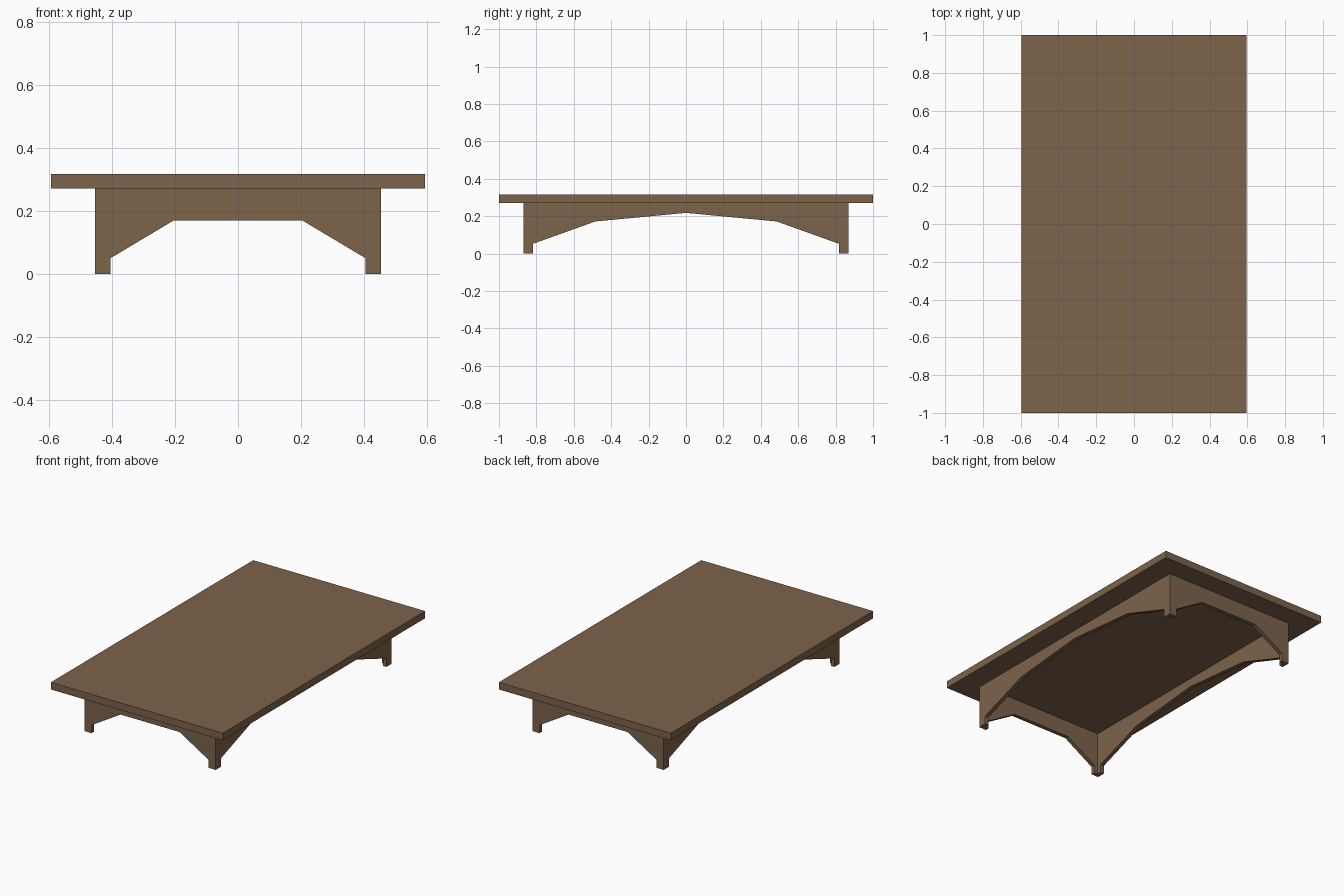
import bpy, bmesh

if "Cube" in bpy.data.objects:
    bpy.data.objects.remove(bpy.data.objects["Cube"])

wood = bpy.data.materials.new("brown_wood")
wood.diffuse_color = (0.205, 0.125, 0.070, 1)
wood.use_nodes = True
wood.node_tree.nodes["Principled BSDF"].inputs["Base Color"].default_value = wood.diffuse_color

HALF_X, HALF_Y = 0.455, 0.87      # outer faces of the apron frame
TOP_Z, TOP_T = 0.272, 0.045       # underside and thickness of the top
BOARD = 0.025                     # apron board thickness


def board(name, half_profile, depth_from, depth_to, along_x):
    """Mirror a half profile (u, z) about u = 0 and extrude it into a board."""
    left = [(-u, z) for u, z in reversed(half_profile) if u > 0]
    outline = half_profile + left
    bm = bmesh.new()
    verts = [bm.verts.new((u, depth_from, z) if along_x else (depth_from, u, z))
             for u, z in outline]
    face = bm.faces.new(verts)
    ext = bmesh.ops.extrude_face_region(bm, geom=[face])
    step = depth_to - depth_from
    moved = [g for g in ext["geom"] if isinstance(g, bmesh.types.BMVert)]
    bmesh.ops.translate(bm, verts=moved, vec=(0, step, 0) if along_x else (step, 0, 0))
    bmesh.ops.recalc_face_normals(bm, faces=bm.faces)
    mesh = bpy.data.meshes.new(name)
    bm.to_mesh(mesh)
    bm.free()
    mesh.materials.append(wood)
    obj = bpy.data.objects.new(name, mesh)
    bpy.context.collection.objects.link(obj)
    return obj


# Table top slab
bpy.ops.mesh.primitive_cube_add(size=1, location=(0, 0, TOP_Z + TOP_T / 2))
top = bpy.context.object
top.name = "table_top"
top.scale = (1.19, 2.0, TOP_T)
top.data.materials.append(wood)

# End aprons with feet, full width
end_half = [(0.204, 0.17), (0.405, 0.05), (0.405, 0), (HALF_X, 0), (HALF_X, TOP_Z)]
# Side aprons with feet, fitted between the end aprons
inner_y = HALF_Y - BOARD
side_half = [(0, 0.218), (0.485, 0.172), (0.817, 0.053), (0.817, 0),
             (inner_y, 0), (inner_y, TOP_Z)]

for sign, end, side in ((-1, "front_apron", "left_apron"), (1, "back_apron", "right_apron")):
    board(end, end_half, sign * HALF_Y, sign * inner_y, True)
    board(side, side_half, sign * HALF_X, sign * (HALF_X - BOARD), False)
